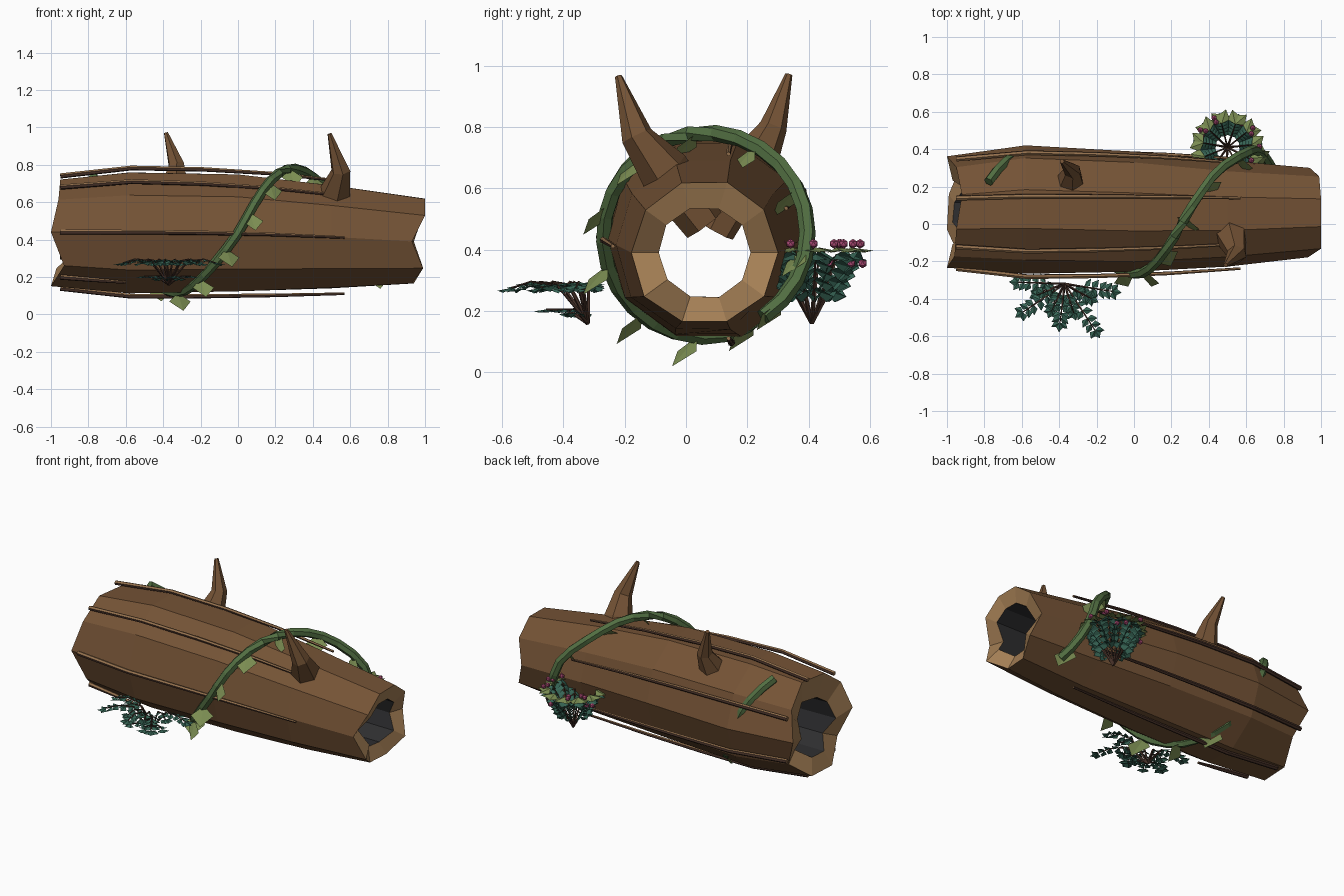
import bpy, bmesh, random
from math import sin, cos, radians, pi
from mathutils import Vector, Matrix

random.seed(4)
if "Cube" in bpy.data.objects:
    bpy.data.objects.remove(bpy.data.objects["Cube"])


def material(name, rgb):
    m = bpy.data.materials.new(name)
    m.use_nodes = True
    m.diffuse_color = (*rgb, 1)
    m.node_tree.nodes["Principled BSDF"].inputs["Base Color"].default_value = (*rgb, 1)
    return m


BARK = material("brown bark", (.175, .086, .036))
WOOD = material("pale cut wood", (.37, .21, .09))
HOLLOW = material("charcoal hollow", (.027, .027, .029))
STRIP = material("tan bark strip", (.3, .165, .075))
VINE = material("vine green", (.085, .16, .055))
LEAF = material("olive leaf", (.2, .27, .085))
FERN = material("teal fern", (.038, .13, .092))
STEM = material("dark stem", (.065, .032, .022))
BERRY = material("pink berry", (.42, .07, .18))


def finish(name, bm, *mats):
    me = bpy.data.meshes.new(name)
    bm.to_mesh(me)
    bm.free()
    for m in mats:
        me.materials.append(m)
    ob = bpy.data.objects.new(name, me)
    bpy.context.collection.objects.link(ob)
    return ob


def bridge(bm, a, b, mat=0):
    n = len(a)
    for i in range(n):
        f = bm.faces.new((a[i], a[(i + 1) % n], b[(i + 1) % n], b[i]))
        f.material_index = mat


def tube(bm, path, radii, sides=5, mat=0):
    """Tapered tube with capped ends along a list of points."""
    rings = []
    for i, p in enumerate(path):
        d = (path[min(i + 1, len(path) - 1)] - path[max(i - 1, 0)]).normalized()
        u = d.cross(Vector((.31, .9, .2))).normalized()
        v = d.cross(u)
        rings.append([bm.verts.new(p + radii[i] * (u * cos(k * 2 * pi / sides) + v * sin(k * 2 * pi / sides)))
                      for k in range(sides)])
    for a, b in zip(rings, rings[1:]):
        bridge(bm, a, b, mat)
    for cap in (rings[0][::-1], rings[-1]):
        bm.faces.new(cap).material_index = mat


def leaf(bm, base, along, across, length, width, fold, mat=0):
    """Diamond leaf creased down its middle, upper side outward."""
    along, across = along.normalized(), across.normalized()
    lift = along.cross(across) * fold
    if lift.z < 0:
        lift = -lift
    mid = base + along * length * .45 - lift
    b, t = bm.verts.new(base), bm.verts.new(base + along * length)
    for s in (1, -1):
        w = bm.verts.new(mid + across * width * s / 2)
        f = bm.faces.new((b, t, w))
        f.material_index = mat
        f.normal_update()
        if f.normal.z < 0:
            f.normal_flip()


def sample(points, t):
    """Linear lookup in a list of (key, values...) rows."""
    for a, b in zip(points, points[1:]):
        if t <= b[0]:
            break
    f = (t - a[0]) / (b[0] - a[0])
    return [p + (q - p) * f for p, q in zip(a[1:], b[1:])]


# Log profile: x, centre y, centre z, radius
LOG = [(-.97, .065, .44, .30), (-.58, .08, .44, .34), (0, .065, .435, .325),
       (.5, .055, .415, .285), (.97, .06, .39, .24)]
SIDES = 10
LEFT_JAG = [-1, -.95, -.92, -.95, -.96, -1, -.93, -1, -.99, -.93]
RIGHT_JAG = [.94, .99, 1, 1, 1, .93, .99, .93, .94, .99]


def log_ring(bm, row, xs=None, scale=1.0):
    x, cy, cz, r = row
    ring = []
    for k in range(SIDES):
        a = 2 * pi * k / SIDES
        q = r * scale * random.uniform(.98, 1.02)
        ring.append(bm.verts.new((xs[k] if xs else x, cy + q * cos(a), cz + q * sin(a))))
    return ring


# Hollow log with jagged ends
bm = bmesh.new()
outer = [log_ring(bm, LOG[0], LEFT_JAG)] + [log_ring(bm, r) for r in LOG[1:-1]] + [log_ring(bm, LOG[-1], RIGHT_JAG)]
inner_left = log_ring(bm, (-.97, .062, .41, .3), [x + .03 for x in LEFT_JAG], .575)
inner_right = log_ring(bm, LOG[-1], [x - .03 for x in RIGHT_JAG], .63)
for a, b in zip(outer, outer[1:]):
    bridge(bm, a, b, 0)
bridge(bm, inner_left, outer[0], 1)
bridge(bm, outer[-1], inner_right, 1)
bridge(bm, inner_right, inner_left, 2)
bmesh.ops.recalc_face_normals(bm, faces=bm.faces)
finish("hollow_log", bm, BARK, WOOD, HOLLOW)

# Broken branches rooted inside the log
BRANCHES = {
    "rear_branch": ([(-.36, .1, .46), (-.34, .23, .7), (-.33, .285, .8), (-.385, .335, .97)], (.06, .075, .045, .012)),
    "front_branch": ([(.5, .06, .48), (.52, -.07, .655), (.55, -.16, .77), (.49, -.22, .965)], (.07, .085, .053, .012)),
}
for name, (pts, radii) in BRANCHES.items():
    bm = bmesh.new()
    tube(bm, [Vector(p) for p in pts], radii, 6)
    bmesh.ops.recalc_face_normals(bm, faces=bm.faces)
    finish(name, bm, BARK)

# Loose bark strips evenly spaced round the log, tan on top and dark beneath
bm = bmesh.new()
for k in range(7):
    a = pi + 2 * pi * k / 7
    end = -.6 if k == 1 else .57
    path = []
    for i in range(5):
        x = -.95 + (end + .95) * i / 4
        _, cz, r = sample(LOG, x)
        r += .006 if k in (1, 4, 6) else .006 + .006 * i
        path.append(Vector((x, .07 + r * cos(a), cz + r * sin(a))))
    tube(bm, path, (.014, .013, .012, .01, .007), 6)
bmesh.ops.recalc_face_normals(bm, faces=bm.faces)
for f in bm.faces:
    f.material_index = 0 if f.normal.z > .3 or abs(f.normal.x) > .8 else 1
finish("bark_strips", bm, STRIP, STEM)

# Vine wound round the log: angle in degrees, x, winding radius
WIND = [(-55, .76, .325), (20, .6, .333), (50, .44, .333), (90, .29, .333), (128, .17, .333), (180, .01, .333),
        (225, -.18, .333), (270, -.34, .333), (305, -.46, .32), (345, -.57, .29), (385, -.66, .315), (428, -.8, .335)]


def on_vine(deg):
    a = radians(deg)
    x, r = sample(WIND, deg)
    return Vector((x, .065 + r * cos(a), .448 + r * sin(a)))


bm = bmesh.new()
path = [on_vine(d) for d in range(-55, 429, 14)]
tube(bm, path, [.027] * len(path), 6)
bmesh.ops.recalc_face_normals(bm, faces=bm.faces)
finish("vine", bm, VINE)

# Leaves hanging forward and down along the vine, alternately turned
bm = bmesh.new()
for i, d in enumerate(range(-41, 300, 34)):
    turn = 1 if i % 2 else -1
    leaf(bm, on_vine(d), Vector((.03, -.08, -.095)), Vector((.12 * turn, .065, 0)), .13, .13, .006)
finish("vine_leaves", bm, LEAF)


def frond(bm, root, heading, profile, count, start, length, width, droop):
    """Arched stem carrying pairs of leaflets in its own plane; returns tip and outward direction."""
    out = Vector((cos(heading), sin(heading), 0))
    across = Vector((-out.y, out.x, 0))
    down = Vector((0, 0, -droop))
    pts = [root + out * r + Vector((0, 0, z)) for r, z in profile]
    tube(bm, pts, [.007 - .004 * i / (len(pts) - 1) for i in range(len(pts))], 4, 0)
    rows = [(i / (len(pts) - 1), *p) for i, p in enumerate(pts)]
    for j in range(count):
        t = start + (1 - start) * j / (count - 1)
        p = Vector(sample(rows, t))
        stem = (p - Vector(sample(rows, t - .1))).normalized()
        for s in (1, -1):
            leaf(bm, p, out * .6 + across * s + down, stem - across * s * .6,
                 length * (1.1 - .3 * t), width, .008, 1)
    leaf(bm, pts[-1], out + down, across, length * .8, width, .008, 1)
    return pts[-1], out


# Spreading fern at the front: long fronds with short low ones between
bm = bmesh.new()
root = Vector((-.37, -.32, .16))
HIGH = [(0, 0), (.05, .06), (.11, .125), (.2, .135), (.27, .115)]
LOW = [(0, 0), (.04, .025), (.08, .045), (.14, .045)]
for deg, reach in ((178, .92), (214, 1), (263, .78), (303, 1.1), (351, .95)):
    frond(bm, root, radians(deg), [(r * reach, z) for r, z in HIGH], 5, .5, .064, .04, .2)
for deg in (198, 240, 283, 327):
    frond(bm, root, radians(deg), LOW, 3, .5, .052, .036, .15)
    frond(bm, root, radians(deg + 4), [(r * .6, z) for r, z in HIGH], 3, .55, .055, .038, .2)
finish("front_fern", bm, STEM, FERN)

# Goblet-shaped flowering bush at the back
bm = bmesh.new()
root = Vector((.5, .41, .16))
GOBLET = [(0, 0), (.045, .08), (.09, .16), (.13, .225)]
for k in range(11):
    heading = 2 * pi * k / 11 + .1
    tip, out = frond(bm, root, heading, GOBLET, 5, .45, .078, .066, .35)
    across = Vector((-out.y, out.x, 0))
    for s in (-.6, .6):
        leaf(bm, tip + Vector((0, 0, .022)), out + across * s - Vector((0, 0, .15)), across - out * s,
             .08, .072, .012, 2)
    # Berry pair above the leaves, set lower on every third frond
    for j in (0, 1):
        spot = tip + out * (.015 + .025 * j) + across * random.uniform(-.035, .035)
        spot.z += -.03 if k % 3 == 2 else .034
        made = bmesh.ops.create_icosphere(bm, subdivisions=1, radius=.016, matrix=Matrix.Translation(spot))
        for f in {f for v in made["verts"] for f in v.link_faces}:
            f.material_index = 3
finish("flowering_bush", bm, STEM, FERN, LEAF, BERRY)
